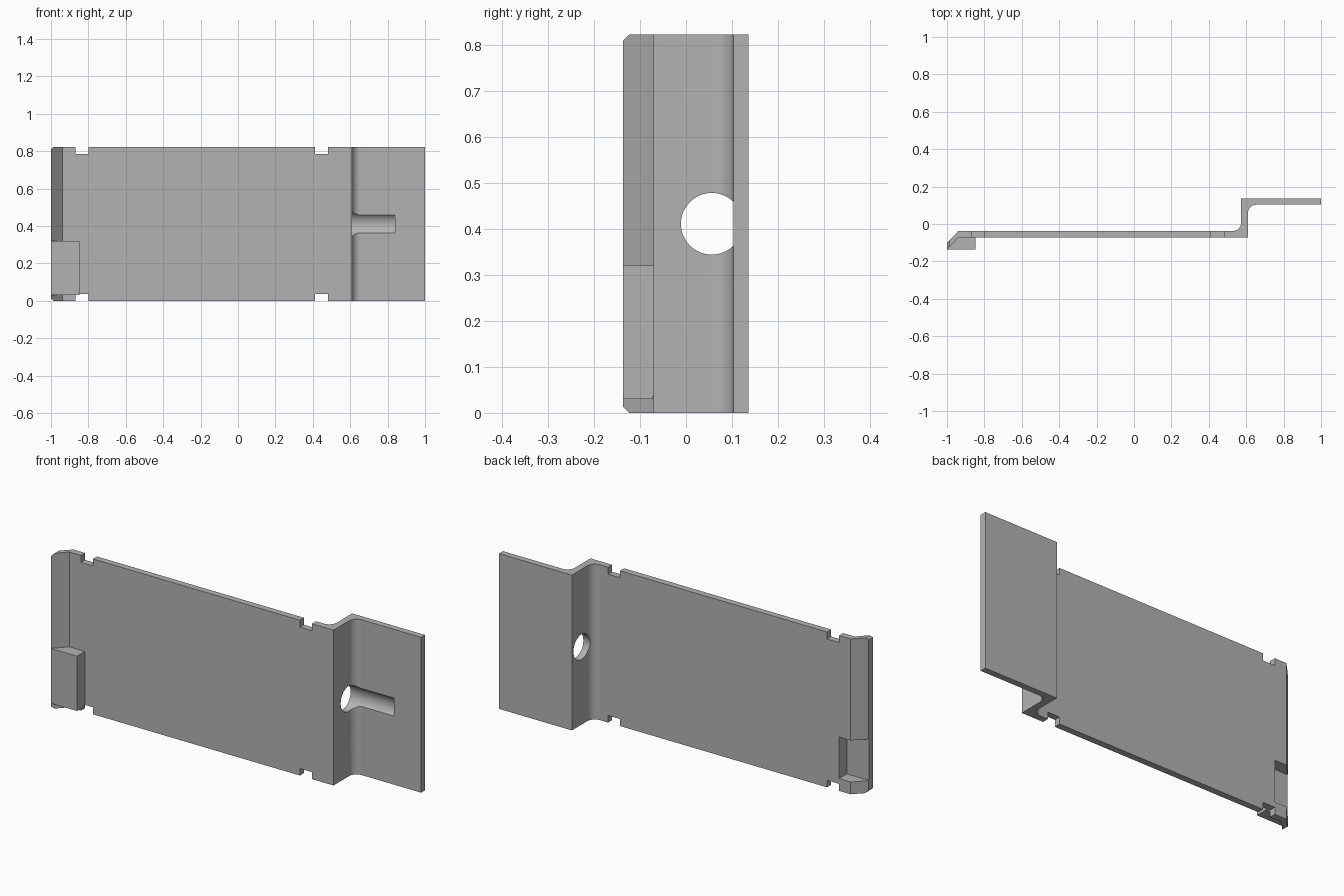
import bpy, bmesh, math
from mathutils import Matrix, Vector

cube = bpy.data.objects.get("Cube")
if cube:
    bpy.data.objects.remove(cube, do_unlink=True)

HEIGHT = 0.822
FRONT, BACK = -0.071, -0.037          # faces of the main plate
FLANGE_FRONT, FLANGE_BACK = 0.103, 0.136
STEP_BACK, STEP_FRONT = 0.573, 0.609  # faces of the step web
TIP = -0.137                          # foremost y

grey = bpy.data.materials.new("plain_grey")
grey.use_nodes = True
grey.diffuse_color = (0.45, 0.45, 0.45, 1)
grey.node_tree.nodes["Principled BSDF"].inputs["Base Color"].default_value = (0.45, 0.45, 0.45, 1)


def finish(name, bm):
    bmesh.ops.recalc_face_normals(bm, faces=bm.faces)
    mesh = bpy.data.meshes.new(name)
    bm.to_mesh(mesh)
    bm.free()
    mesh.materials.append(grey)
    obj = bpy.data.objects.new(name, mesh)
    bpy.context.collection.objects.link(obj)
    return obj


def prism(name, points, start, end, axis="z"):
    """Extrude an outline: (x, y) along z, or (x, z) along y."""
    bm = bmesh.new()
    if axis == "z":
        verts = [bm.verts.new((a, b, start)) for a, b in points]
        move = Vector((0, 0, end - start))
    else:
        verts = [bm.verts.new((a, start, b)) for a, b in points]
        move = Vector((0, end - start, 0))
    face = bm.faces.new(verts)
    out = bmesh.ops.extrude_face_region(bm, geom=[face])
    moved = [g for g in out["geom"] if isinstance(g, bmesh.types.BMVert)]
    bmesh.ops.translate(bm, verts=moved, vec=move)
    return finish(name, bm)


def box(name, x0, x1, y0, y1, z0, z1):
    return prism(name, [(x0, y0), (x1, y0), (x1, y1), (x0, y1)], z0, z1)


def combine(target, other, operation):
    mod = target.modifiers.new(operation, "BOOLEAN")
    mod.operation = operation
    mod.solver = "EXACT"
    mod.object = other
    bpy.context.view_layer.objects.active = target
    bpy.ops.object.modifier_apply(modifier=mod.name)
    bpy.data.objects.remove(other, do_unlink=True)


def fillet(cx, cy, radius, a0, a1, steps=12):
    angles = [math.radians(a0 + (a1 - a0) * i / steps) for i in range(steps + 1)]
    return [(cx + radius * math.cos(a), cy + radius * math.sin(a)) for a in angles]


# Bent plate: angled lip, main plate, step and flange
R = 0.045
outline = [(-1, TIP), (-0.938, FRONT), (STEP_FRONT, FRONT)]
outline += fillet(STEP_FRONT + R, FLANGE_FRONT - R, R, 180, 90)
outline += [(1, FLANGE_FRONT), (1, FLANGE_BACK), (STEP_BACK, FLANGE_BACK)]
outline += fillet(STEP_BACK - R, BACK + R, R, 0, -90)
outline += [(-0.938, BACK), (-1, -0.1)]
plate = prism("bent_plate", outline, 0, HEIGHT)

# Raised block on the lip
block = prism("lip_block", [(-1, TIP), (-0.847, TIP), (-0.847, -0.06),
                            (-0.94, -0.06), (-1, -0.12)], 0.03, 0.32)
combine(plate, block, "UNION")

# Pocket behind the block
combine(plate, box("pocket", -1.1, -0.87, -0.102, 0.1, 0.065, 0.285), "DIFFERENCE")

# Edge notches and lip corner chamfers, top and bottom
for edge, side in ((0, 1), (HEIGHT, -1)):
    z0, z1 = sorted((edge - 0.1 * side, edge + 0.037 * side))
    for x in (-0.87, 0.412):
        # Keep the cutter behind the block face
        combine(plate, box("notch", x, x + 0.07, FRONT - 0.001, 0, z0, z1), "DIFFERENCE")
    corner = [(-1.02, edge + 0.033 * side), (-0.967, edge - 0.02 * side),
              (-1.02, edge - 0.02 * side)]
    combine(plate, prism("chamfer", corner, -0.3, 0.1, "y"), "DIFFERENCE")

# Round hole through the step, running on as a groove in the flange
bm = bmesh.new()
bmesh.ops.create_cone(bm, cap_ends=True, segments=64, radius1=0.067, radius2=0.067, depth=0.44,
                      matrix=Matrix.Translation((0.62, 0.056, HEIGHT / 2))
                      @ Matrix.Rotation(math.pi / 2, 4, "Y"))
combine(plate, finish("drill", bm), "DIFFERENCE")

# Smooth the fillets and the hole, keep the edges sharp
bpy.ops.object.select_all(action="DESELECT")
plate.select_set(True)
bpy.context.view_layer.objects.active = plate
bpy.ops.object.shade_smooth_by_angle(angle=math.radians(25))
